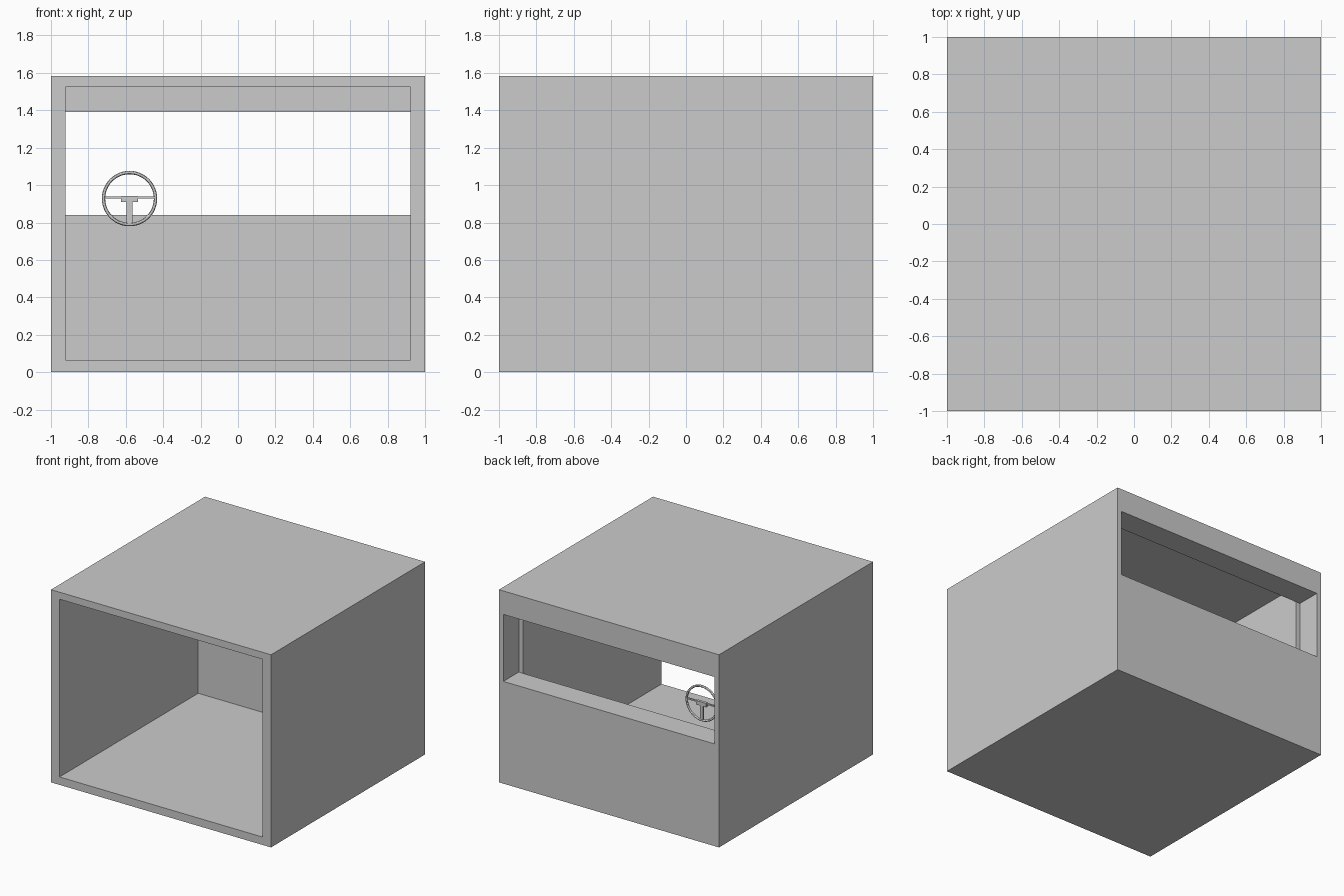
import bpy, math

if "Cube" in bpy.data.objects:
    bpy.data.objects.remove(bpy.data.objects["Cube"])


def box(name, x0, x1, y0, y1, z0, z1):
    bpy.ops.mesh.primitive_cube_add(size=1, location=((x0 + x1) / 2, (y0 + y1) / 2, (z0 + z1) / 2))
    ob = bpy.context.object
    ob.name = name
    ob.scale = (x1 - x0, y1 - y0, z1 - z0)
    bpy.ops.object.transform_apply(location=False, rotation=False, scale=True)
    return ob


def cut(target, cutter):
    mod = target.modifiers.new(cutter.name, 'BOOLEAN')
    mod.operation = 'DIFFERENCE'
    mod.solver = 'EXACT'
    mod.object = cutter
    bpy.context.view_layer.objects.active = target
    bpy.ops.object.modifier_apply(modifier=mod.name)
    bpy.data.objects.remove(cutter)


# Cab shell: open at the front, thick rear wall with a wide window
shell = box("cab_shell", -1, 1, -1, 1, 0, 1.583)
cut(shell, box("interior_cutter", -0.922, 0.922, -1.2, 0.8, 0.065, 1.525))
cut(shell, box("window_cutter", -0.96, 0.96, 0.8, 1.2, 0.84, 1.39))

# Steering wheel: upright rim, hub and three spokes
WX, WY, WZ = -0.58, 0.62, 0.928
bpy.ops.mesh.primitive_torus_add(major_radius=0.139, minor_radius=0.009, major_segments=48,
                                 minor_segments=12, location=(WX, WY, WZ),
                                 rotation=(math.pi / 2, 0, 0))
rim = bpy.context.object
rim.name = "steering_wheel_rim"
bpy.ops.object.shade_smooth_by_angle()

box("steering_wheel_hub", WX - 0.045, WX + 0.045, WY - 0.012, WY + 0.012, 0.91, 0.942)
box("lower_spoke", WX - 0.015, WX + 0.015, WY - 0.006, WY + 0.006, 0.795, 0.915)
for side, label in ((-1, "left"), (1, "right")):
    a, b = sorted((WX + side * 0.04, WX + side * 0.136))
    box(label + "_spoke", a, b, WY - 0.006, WY + 0.006, 0.929, 0.94)
